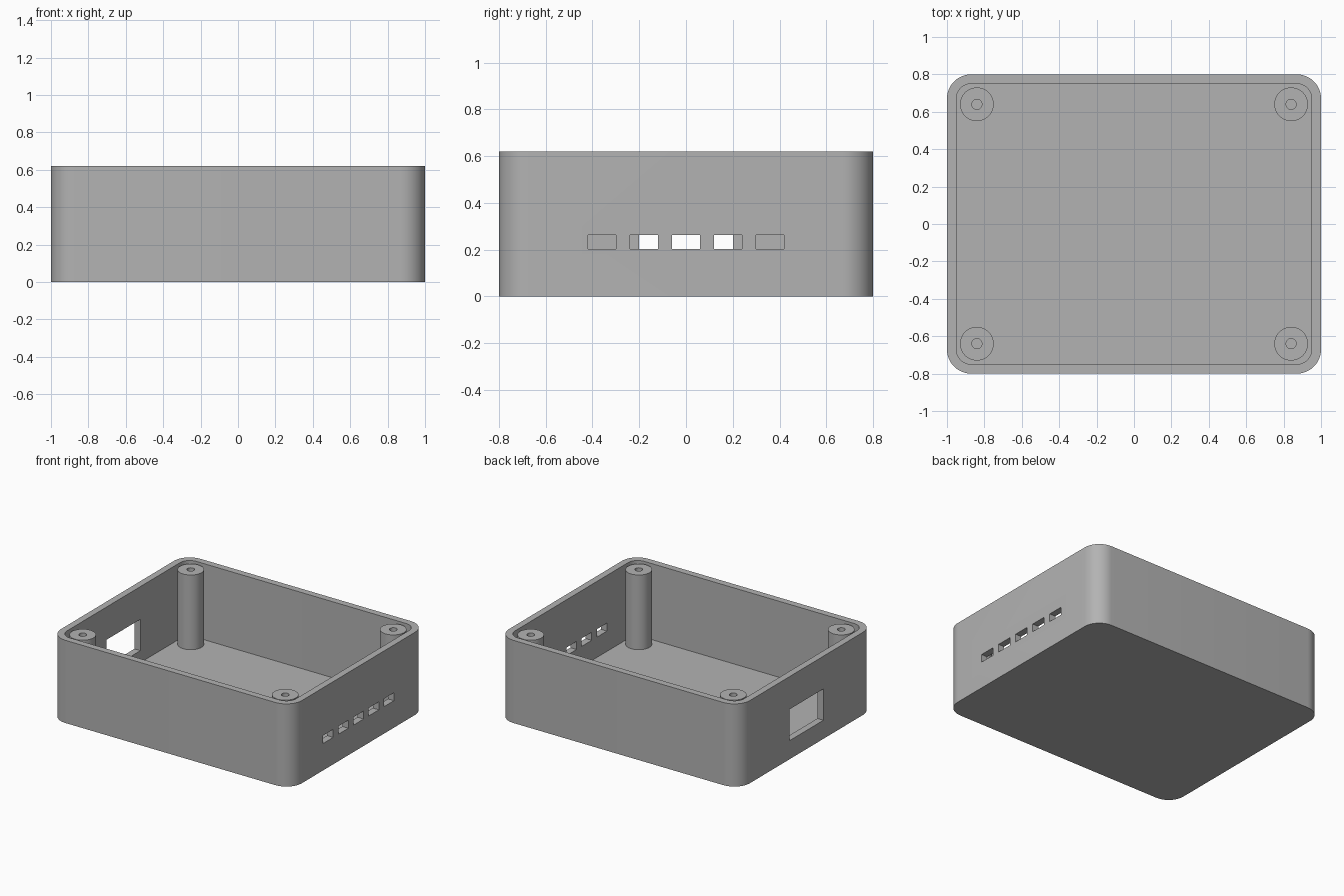
import bpy, bmesh, math
from mathutils import Vector, Matrix

if "Cube" in bpy.data.objects:
    bpy.data.objects.remove(bpy.data.objects["Cube"])

HX, HY, HEIGHT = 1.0, 0.8, 0.62      # outer half sizes and height
WALL, FLOOR, RADIUS = 0.05, 0.05, 0.13
POST_TOP, POST_R, HOLE_R = 0.61, 0.09, 0.027

grey = bpy.data.materials.new("grey_plastic")
grey.use_nodes = True
colour = (0.45, 0.45, 0.45, 1)
grey.diffuse_color = colour
grey.node_tree.nodes["Principled BSDF"].inputs["Base Color"].default_value = colour


def make_object(name, bm):
    bmesh.ops.recalc_face_normals(bm, faces=bm.faces)
    mesh = bpy.data.meshes.new(name)
    bm.to_mesh(mesh)
    bm.free()
    mesh.materials.append(grey)
    obj = bpy.data.objects.new(name, mesh)
    bpy.context.collection.objects.link(obj)
    return obj


def rounded_block(name, hx, hy, r, z0, z1, steps=12):
    bm = bmesh.new()
    ring = []
    for i, (sx, sy) in enumerate([(1, 1), (-1, 1), (-1, -1), (1, -1)]):
        for k in range(steps + 1):
            a = math.pi / 2 * (i + k / steps)
            ring.append(bm.verts.new((sx * (hx - r) + r * math.cos(a),
                                      sy * (hy - r) + r * math.sin(a), z0)))
    base = bm.faces.new(ring)
    top = bmesh.ops.extrude_face_region(bm, geom=[base], use_keep_orig=True)
    bmesh.ops.translate(bm, vec=(0, 0, z1 - z0),
                        verts=[v for v in top["geom"] if isinstance(v, bmesh.types.BMVert)])
    return make_object(name, bm)


def box(name, centre, size):
    bm = bmesh.new()
    bmesh.ops.create_cube(bm, size=1, matrix=Matrix.LocRotScale(Vector(centre), None, Vector(size)))
    return make_object(name, bm)


def activate(obj):
    bpy.ops.object.select_all(action="DESELECT")
    obj.select_set(True)
    bpy.context.view_layer.objects.active = obj


def cut(target, cutter):
    cutter.hide_render = True
    mod = target.modifiers.new("cut", "BOOLEAN")
    mod.operation = "DIFFERENCE"
    mod.solver = "EXACT"
    mod.object = cutter
    activate(target)
    bpy.ops.object.modifier_apply(modifier=mod.name)
    bpy.data.objects.remove(cutter)


# Open tray with rounded corners
case = rounded_block("case", HX, HY, RADIUS, 0, HEIGHT)
cut(case, rounded_block("cavity_cutter", HX - WALL, HY - WALL, RADIUS - WALL, FLOOR, HEIGHT + 0.2))

# Five small slots in the left wall, one window in the opposite wall
for i in range(-2, 3):
    cut(case, box("slot_cutter", (HX, 0.18 * i, 0.232), (0.2, 0.12, 0.06)))
cut(case, box("window_cutter", (-HX, 0, 0.257), (0.2, 0.4, 0.235)))
activate(case)
bpy.ops.object.shade_smooth_by_angle(angle=math.radians(30))

# Screw posts: tubes standing on the floor in each corner
for side, sx in (("left", 1), ("right", -1)):
    for end, sy in (("front", -1), ("back", 1)):
        bm = bmesh.new()
        profile = [(POST_R, FLOOR), (POST_R, POST_TOP), (HOLE_R, POST_TOP), (HOLE_R, FLOOR)]
        verts = [bm.verts.new((r, 0, z)) for r, z in profile]
        edges = [bm.edges.new(pair) for pair in zip(verts, verts[1:])]
        bmesh.ops.spin(bm, geom=verts + edges, cent=(0, 0, 0), axis=(0, 0, 1),
                       angle=math.tau, steps=48, use_duplicate=False)
        bmesh.ops.remove_doubles(bm, verts=bm.verts, dist=0.0005)
        post = make_object(f"screw_post_{end}_{side}", bm)
        post.location = (sx * 0.84, sy * 0.64, 0)
        activate(post)
        bpy.ops.object.shade_smooth_by_angle(angle=math.radians(30))
